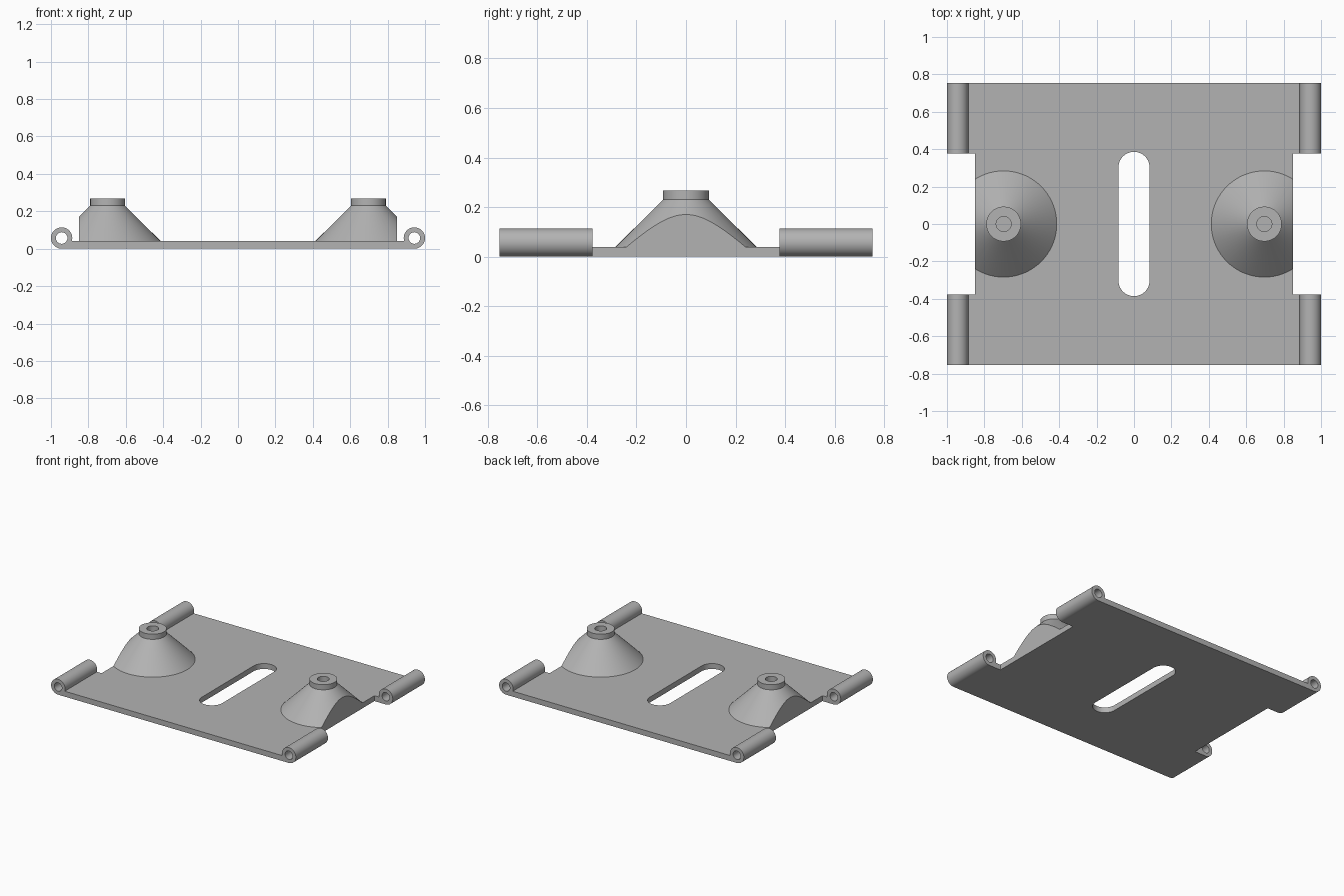
import bpy, bmesh
from math import cos, sin, pi, radians, asin
from mathutils import Matrix, Vector

if "Cube" in bpy.data.objects:
    bpy.data.objects.remove(bpy.data.objects["Cube"], do_unlink=True)

grey = bpy.data.materials.new("plain_grey")
grey.use_nodes = True
GREY = (0.45, 0.45, 0.45, 1)
grey.diffuse_color = GREY
grey.node_tree.nodes["Principled BSDF"].inputs["Base Color"].default_value = GREY

HALF_Y, NOTCH_X, NOTCH_Y = 0.753, 0.85, 0.378
THICK = 0.04
HINGE_X, HINGE_R, BORE_R = 0.943, 0.057, 0.031
JOIN_X = 0.88


def arc(cx, cy, r, a0, a1, n):
    return [(cx + r * cos(a0 + (a1 - a0) * i / n), cy + r * sin(a0 + (a1 - a0) * i / n))
            for i in range(n + 1)]


def finish(bm, name):
    bmesh.ops.remove_doubles(bm, verts=bm.verts, dist=1e-5)
    bmesh.ops.recalc_face_normals(bm, faces=bm.faces)
    mesh = bpy.data.meshes.new(name)
    bm.to_mesh(mesh)
    bm.free()
    mesh.materials.append(grey)
    obj = bpy.data.objects.new(name, mesh)
    bpy.context.collection.objects.link(obj)
    bpy.ops.object.select_all(action="DESELECT")
    obj.select_set(True)
    bpy.context.view_layer.objects.active = obj
    bpy.ops.object.shade_smooth_by_angle(angle=radians(30))
    return obj


def extruded(name, loops, depth, matrix):
    """Flat outline with holes, extruded evenly about its own plane."""
    curve = bpy.data.curves.new(name + "_outline", "CURVE")
    curve.dimensions = "2D"
    curve.fill_mode = "BOTH"
    curve.extrude = depth / 2
    for pts in loops:
        spline = curve.splines.new("POLY")
        spline.points.add(len(pts) - 1)
        for p, (x, y) in zip(spline.points, pts):
            p.co = (x, y, 0, 1)
        spline.use_cyclic_u = True
    helper = bpy.data.objects.new(name + "_outline", curve)
    bpy.context.collection.objects.link(helper)
    bpy.context.view_layer.update()
    mesh = bpy.data.meshes.new_from_object(
        helper.evaluated_get(bpy.context.evaluated_depsgraph_get()))
    bm = bmesh.new()
    bm.from_mesh(mesh)
    bpy.data.objects.remove(helper)
    bpy.data.curves.remove(curve)
    bpy.data.meshes.remove(mesh)
    bm.transform(matrix)
    return finish(bm, name)


# Base plate: notched sides and a long rounded slot
quarter = [(NOTCH_X, NOTCH_Y), (JOIN_X, NOTCH_Y), (JOIN_X, HALF_Y)]
right_side = [(x, -y) for x, y in reversed(quarter)] + quarter
outline = right_side + [(-x, -y) for x, y in right_side]
SLOT_R, SLOT_Y = 0.083, 0.303
slot = arc(0, SLOT_Y, SLOT_R, 0, pi, 24) + arc(0, -SLOT_Y, SLOT_R, pi, 2 * pi, 24)
extruded("base_plate", [outline, slot], THICK, Matrix.Translation((0, 0, THICK / 2)))

# Hinge sleeves: bored barrels with a flat foot joining the plate
drop = asin((HINGE_R - THICK) / HINGE_R)
barrel = [(JOIN_X, 0)] + arc(HINGE_X, HINGE_R, HINGE_R, -pi / 2, pi + drop, 48) + [(JOIN_X, THICK)]
bore = arc(HINGE_X, HINGE_R, BORE_R, 0, 2 * pi, 32)[:-1]
for sx, side in ((1, "left"), (-1, "right")):
    for sy, end in ((1, "back"), (-1, "front")):
        place = Matrix.Translation((0, sy * (HALF_Y + NOTCH_Y) / 2, 0)) @ Matrix.Rotation(pi / 2, 4, "X")
        loops = [[(sx * x, z) for x, z in loop] for loop in (barrel, bore)]
        extruded(f"hinge_sleeve_{end}_{side}", loops, HALF_Y - NOTCH_Y, place)

# Conical mounts: collar with blind hole, sliced flush with the notch
MOUNT_X = 0.697
profile = [(0, THICK), (0.284, THICK), (0.093, 0.23), (0.093, 0.268), (0.04, 0.268), (0.04, 0.12), (0, 0.12)]
for sx, side in ((1, "left"), (-1, "right")):
    bm = bmesh.new()
    verts = [bm.verts.new((r, 0, z)) for r, z in profile]
    edges = [bm.edges.new(pair) for pair in zip(verts, verts[1:])]
    bmesh.ops.spin(bm, geom=verts + edges, cent=(0, 0, 0), axis=(0, 0, 1), angle=2 * pi, steps=72)
    bmesh.ops.remove_doubles(bm, verts=bm.verts, dist=1e-5)
    bm.transform(Matrix.Translation((sx * MOUNT_X, 0, 0)))
    cut = bmesh.ops.bisect_plane(bm, geom=bm.verts[:] + bm.edges[:] + bm.faces[:],
                                 plane_co=(sx * NOTCH_X, 0, 0), plane_no=Vector((sx, 0, 0)),
                                 clear_outer=True)
    rim = [e for e in cut["geom_cut"] if isinstance(e, bmesh.types.BMEdge)]
    bmesh.ops.holes_fill(bm, edges=rim)
    finish(bm, f"conical_mount_{side}")
